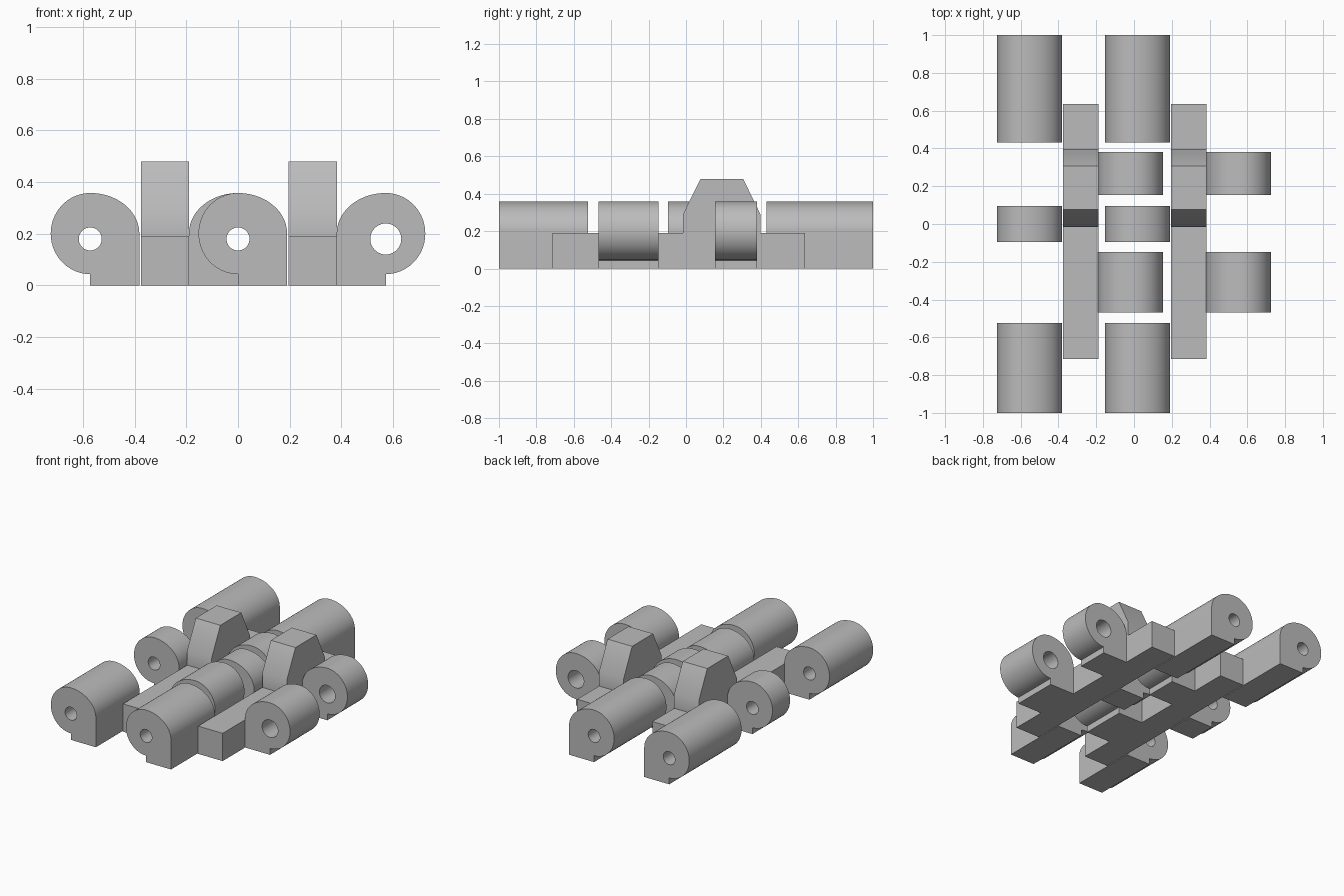
import bpy, bmesh
from math import sin, cos, pi, radians
from mathutils import Vector

cube = bpy.data.objects.get("Cube")
if cube:
    bpy.data.objects.remove(cube, do_unlink=True)

grey = bpy.data.materials.new("plain grey")
grey.use_nodes = True
grey.diffuse_color = (0.5, 0.5, 0.5, 1)
grey.node_tree.nodes["Principled BSDF"].inputs["Base Color"].default_value = (0.5, 0.5, 0.5, 1)


def extrude(name, loops, direction):
    """Fill closed loops (outline first, then holes) and extrude into a solid."""
    bm = bmesh.new()
    edges = []
    for loop in loops:
        verts = [bm.verts.new(p) for p in loop]
        edges += [bm.edges.new((a, b)) for a, b in zip(verts, verts[1:] + verts[:1])]
    bmesh.ops.triangle_fill(bm, use_beauty=True, edges=edges, normal=direction)
    result = bmesh.ops.extrude_face_region(bm, geom=bm.faces[:], use_keep_orig=True)
    moved = [g for g in result["geom"] if isinstance(g, bmesh.types.BMVert)]
    bmesh.ops.translate(bm, verts=moved, vec=direction)
    bmesh.ops.recalc_face_normals(bm, faces=bm.faces[:])
    mesh = bpy.data.meshes.new(name)
    bm.to_mesh(mesh)
    bm.free()
    mesh.materials.append(grey)
    obj = bpy.data.objects.new(name, mesh)
    bpy.context.collection.objects.link(obj)
    bpy.ops.object.select_all(action='DESELECT')
    obj.select_set(True)
    bpy.context.view_layer.objects.active = obj
    bpy.ops.object.shade_smooth_by_angle(angle=radians(30))
    return obj


def arc(rx, rz, start, end, steps, cz):
    angles = [start + (end - start) * i / steps for i in range(steps + 1)]
    return [(rx * cos(a), cz + rz * sin(a)) for a in angles]


def knuckle(name, x, y0, y1, side, hole):
    """Hinge barrel with a square foot on its +x side (side=1) or -x side (-1)."""
    outline = arc(0.19, 0.157, 0, pi / 2, 20, 0.201)
    outline += arc(0.153, 0.157, pi / 2, 1.5 * pi, 40, 0.201)[1:]
    outline += [(0, 0), (0.19, 0)]
    bore = arc(hole, hole, 0, 2 * pi, 40, 0.18)[:-1]
    loops = [[(x + side * px, y0, pz) for px, pz in loop] for loop in (outline, bore)]
    extrude(name, loops, Vector((0, y1 - y0, 0)))


# Fixed knuckles: two rows of three
for row, x in (("right", -0.572), ("middle", 0)):
    for place, y0, y1 in (("front", -1, -0.525), ("centre", -0.096, 0.095), ("back", 0.431, 1)):
        knuckle(f"{row}_{place}_fixed_knuckle", x, y0, y1, 1, 0.0445)

# Links: flat bar with raised tooth, plus two mirrored knuckles each
bar_profile = [(-0.714, 0), (0.636, 0), (0.636, 0.191), (0.398, 0.191), (0.398, 0.29),
               (0.306, 0.479), (0.078, 0.479), (-0.016, 0.29), (-0.016, 0.191), (-0.714, 0.191)]
for row, x in (("right", 0), ("left", 0.572)):
    extrude(f"{row}_link_bar", [[(x - 0.376, y, z) for y, z in bar_profile]], Vector((0.187, 0, 0)))
    for place, y0, y1 in (("front", -0.469, -0.148), ("back", 0.154, 0.38)):
        knuckle(f"{row}_{place}_link_knuckle", x, y0, y1, -1, 0.06)
